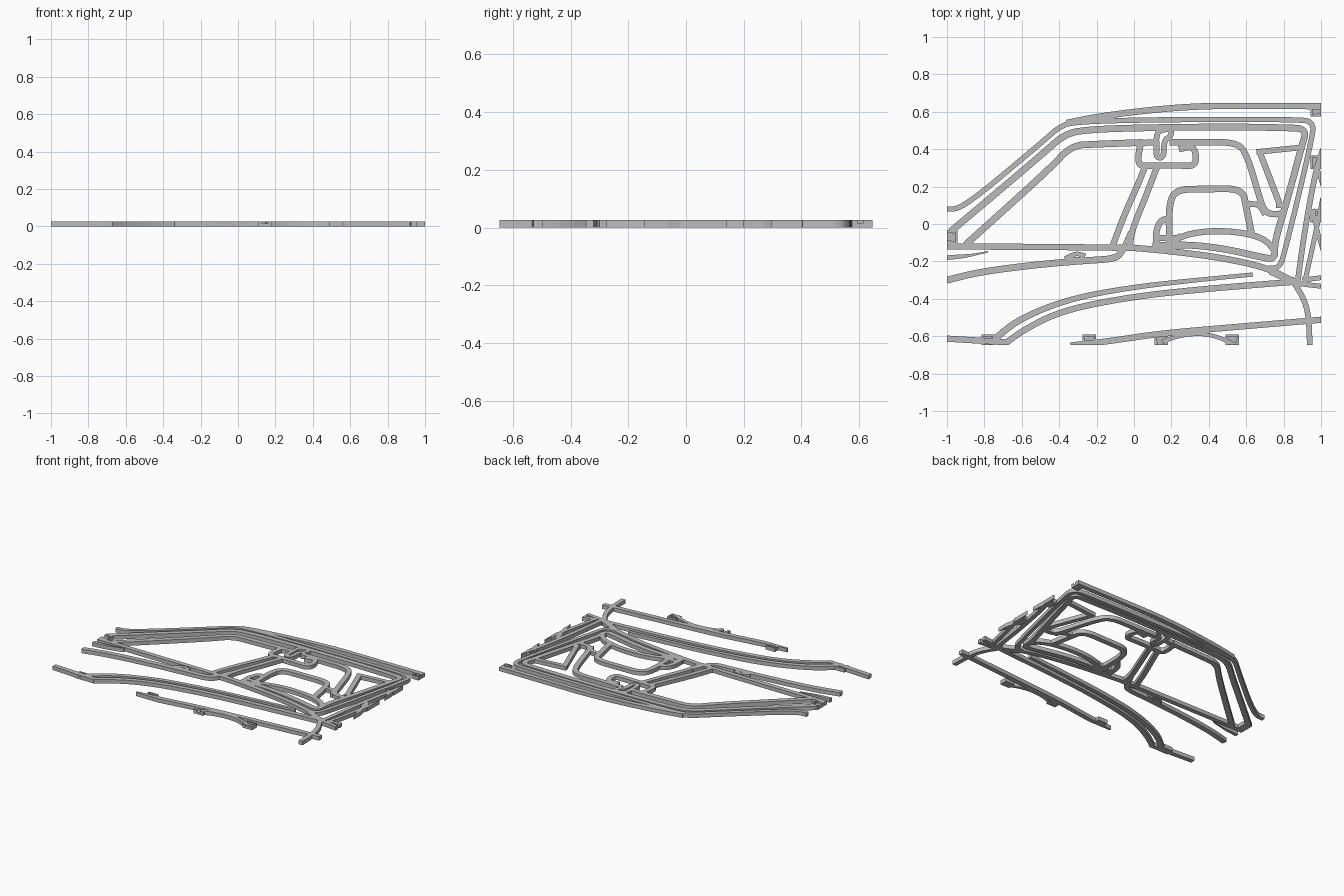
import bpy
import bmesh
from math import radians
from mathutils import Matrix, Vector

HEIGHT = 0.027
FLOOR = 0.015
HALF_X, HALF_Y = 1.0, 0.647

default_cube = bpy.data.objects.get("Cube")
if default_cube:
    bpy.data.objects.remove(default_cube, do_unlink=True)

grey = bpy.data.materials.new("plain grey")
grey.use_nodes = True
grey.diffuse_color = (0.5, 0.5, 0.5, 1)
grey.node_tree.nodes["Principled BSDF"].inputs["Base Color"].default_value = grey.diffuse_color


def plate(name, polygons, bottom=0.0, top=HEIGHT):
    """Trim flat polygons to the panel rectangle and raise them into a solid."""
    bm = bmesh.new()
    for polygon in polygons:
        bm.faces.new([bm.verts.new((p[0], p[1], bottom)) for p in polygon])
    bmesh.ops.remove_doubles(bm, verts=bm.verts[:], dist=0.0001)
    for normal, limit in ((Vector((1, 0, 0)), HALF_X), (Vector((0, 1, 0)), HALF_Y)):
        for side in (normal, -normal):
            bmesh.ops.bisect_plane(bm, geom=bm.verts[:] + bm.edges[:] + bm.faces[:],
                                   plane_co=side * limit, plane_no=side, clear_outer=True)
    raised = bmesh.ops.extrude_face_region(bm, geom=bm.faces[:], use_keep_orig=True)
    moved = [item for item in raised["geom"] if isinstance(item, bmesh.types.BMVert)]
    bmesh.ops.translate(bm, verts=moved, vec=(0, 0, top - bottom))
    bmesh.ops.recalc_face_normals(bm, faces=bm.faces[:])
    mesh = bpy.data.meshes.new(name)
    bm.to_mesh(mesh)
    bm.free()
    mesh.materials.append(grey)
    obj = bpy.data.objects.new(name, mesh)
    bpy.context.collection.objects.link(obj)
    return obj


def rounded(points, closed, rounds=3):
    """Soften a path by repeatedly cutting its corners."""
    path = [Vector(p) for p in points]
    for _ in range(rounds):
        following = path[1:] + path[:1] if closed else path[1:]
        cut = []
        for a, b in zip(path, following):
            cut += [a.lerp(b, 0.25), a.lerp(b, 0.75)]
        if not closed:
            cut[0], cut[-1] = path[0], path[-1]
        path = cut
    return path


def strip(name, width, points, closed=False, tip=None):
    """A flat bar of constant or tapering width that follows a path."""
    path = rounded(points, closed) if len(points) > 2 else [Vector(p) for p in points]
    count = len(path)
    tip = width if tip is None else tip
    left, right = [], []
    for i, point in enumerate(path):
        before = path[i - 1] if closed or i else point
        after = path[(i + 1) % count] if closed or i < count - 1 else point
        along = (after - before).normalized()
        half = (width + (tip - width) * i / (count - 1)) / 2
        across = Vector((-along.y, along.x)) * half
        left.append(point + across)
        right.append(point - across)
    steps = range(count if closed else count - 1)
    quads = []
    for i in steps:
        j = (i + 1) % count
        quads.append([left[i], right[i], right[j], left[j]])
    return plate(name, quads)


def connector(name, x, y, angle):
    """Edge block with a dovetail pocket that opens towards the panel edge."""
    place = Matrix.Translation((x, y, 0)) @ Matrix.Rotation(radians(angle), 4, "Z")
    half, depth = 0.036, 0.055
    block = [(-half, 0), (half, 0), (half, depth), (-half, depth)]
    rim = [(-half, 0), (-0.016, 0), (-0.028, depth - 0.01), (0.028, depth - 0.01),
           (0.016, 0), (half, 0), (half, depth), (-half, depth)]
    for part, outline, low, high in (("base", block, 0, FLOOR), ("rim", rim, FLOOR, HEIGHT)):
        plate(f"{name}_{part}", [[place @ Vector((*p, 0)) for p in outline]], low, high)


# Roof and outer door frames
strip("roof_rail", 0.034, [(1, .63), (.7, .632), (.38, .632), (.1, .612), (-.21, .572), (-.36, .54)])
strip("outer_frame", 0.028, [
    (-1, .08), (-.92, .08), (-.5, .43), (-.39, .528), (-.3, .546), (0, .556), (.5, .56),
    (.85, .558), (.965, .55), (.945, .43), (.87, .11), (.81, -.13), (.78, -.235), (.72, -.235)])
strip("middle_frame", 0.036, [
    (-.98, -.04), (-.5, .365), (-.37, .482), (-.25, .504), (0, .514), (.5, .52), (.8, .515),
    (.925, .51), (.895, .41), (.82, .13), (.75, -.1), (.755, -.19), (.67, -.175),
    (.5, -.135), (.3, -.11), (.1, -.115)])
strip("front_window_frame", 0.036, [(-.9, -.11), (-.45, .295), (-.335, .42), (-.2, .427), (.05, .436)])

# Waistline and window divider
strip("window_sill", 0.033, [(-1, -.12), (-.4, -.123), (0, -.128)])
strip("rear_sill", 0.034, [(-.03, -.125), (.2, -.145), (.5, -.185), (.73, -.24), (.87, -.32)])
strip("divider_front", 0.033, [(-.115, -.12), (-.06, .03), (.025, .22), (.06, .31)])
strip("divider_rear", 0.033, [(-.025, -.13), (-.01, -.03), (.06, .14), (.125, .31)])
strip("divider_brace", 0.02, [(-.06, -.13), (-.02, -.04)])

# Mirror and its hook
strip("mirror", 0.034, [
    (.035, .435), (.015, .31), (.1, .313), (.25, .313), (.335, .31), (.325, .42), (.24, .4)])
strip("mirror_left_top", 0.032, [(.03, .42), (.06, .437), (.12, .437)])
strip("mirror_hook", 0.03, [
    (.2, .51), (.12, .5), (.12, .4), (.12, .355), (.16, .355), (.16, .45), (.2, .47), (.2, .52)])

# Rear window, seat and quarter glass
strip("rear_window_top", 0.034, [
    (.19, .437), (.35, .437), (.56, .437), (.61, .35), (.66, .18), (.7, .05), (.8, .055)])
strip("seat_back", 0.036, [
    (.19, -.1), (.185, .09), (.22, .185), (.38, .187), (.58, .19), (.6, .09), (.63, -.06)])
strip("seat_cushion", 0.033, [
    (.19, -.1), (.28, -.055), (.42, -.035), (.58, -.045), (.7, -.08), (.75, -.14)])
strip("seat_bolster", 0.034, [(.12, -.11), (.115, -.05), (.14, .02), (.19, .03)])
strip("seat_support", 0.03, [(.12, -.075), (.24, -.075)])
strip("seat_brace", 0.026, [(.19, -.1), (.25, -.06)])
strip("seat_belt_link", 0.03, [(.6, .107), (.67, .107), (.7, .05)])
strip("quarter_glass_top", 0.03, [(.655, .385), (.9, .41)])
strip("quarter_glass_front", 0.033, [(.67, .39), (.785, .09)])
strip("quarter_glass_foot", 0.03, [(.76, .1), (.81, .1)])

# Side crease, door handle and small accents
strip("side_crease", 0.036, [
    (-1, -.3), (-.82, -.255), (-.5, -.215), (-.25, -.195), (-.09, -.185), (-.06, -.135)])
strip("crease_accent", 0.025, [(-1, -.18), (-.88, -.17), (-.78, -.148)], tip=0.008)
strip("door_handle", 0.024, [(-.37, -.185), (-.31, -.155), (-.26, -.17)])
strip("door_handle_arm", 0.022, [(-.35, -.19), (-.27, -.185)])

# Lower body curves
strip("upper_body_curve", 0.036, [
    (-.75, -.62), (-.62, -.51), (-.35, -.4), (0, -.336), (.35, -.298), (.635, -.27)], tip=0.022)
strip("lower_body_curve", 0.033, [
    (-.74, -.68), (-.6, -.57), (-.38, -.46), (0, -.387), (.4, -.345), (.87, -.308)])
strip("front_skirt", 0.033, [(-1, -.613), (-.85, -.622), (-.68, -.632)])
strip("rear_skirt", 0.033, [(-.34, -.65), (-.12, -.625), (.14, -.585), (.55, -.55), (1, -.512)])
strip("wheel_arch", 0.022, [(.15, -.63), (.24, -.597), (.35, -.585), (.44, -.6), (.54, -.645)])

# Tail pillars and panel lines
strip("tail_drop", 0.03, [(.84, -.29), (.91, -.4), (.935, -.5), (.94, -.66)])
strip("tail_joint", 0.04, [(.73, -.25), (.87, -.318)])
strip("tail_pillar", 0.03, [(.875, -.31), (.91, -.05), (.97, .28), (1.01, .4)])
strip("tail_pillar_rear", 0.026, [(.915, -.3), (.96, -.1), (1.01, .14)])
strip("tail_brace", 0.024, [(.955, .08), (.98, -.04), (1.01, -.14)])
strip("tail_link", 0.022, [(.98, .3), (1.01, .2)])
strip("tail_line_upper", 0.026, [(.9, -.3), (1, -.287)])
strip("tail_line_lower", 0.026, [(.87, -.318), (1, -.333)])

# Connectors around the edge
for number, x in enumerate((-.78, -.24, .145, .525), 1):
    connector(f"bottom_connector_{number}", x, -HALF_Y, 0)
for number, y in enumerate((.045, .33, .611), 1):
    connector(f"right_edge_connector_{number}", HALF_X, y, 90)
connector("left_edge_connector", -HALF_X, -.068, -90)
